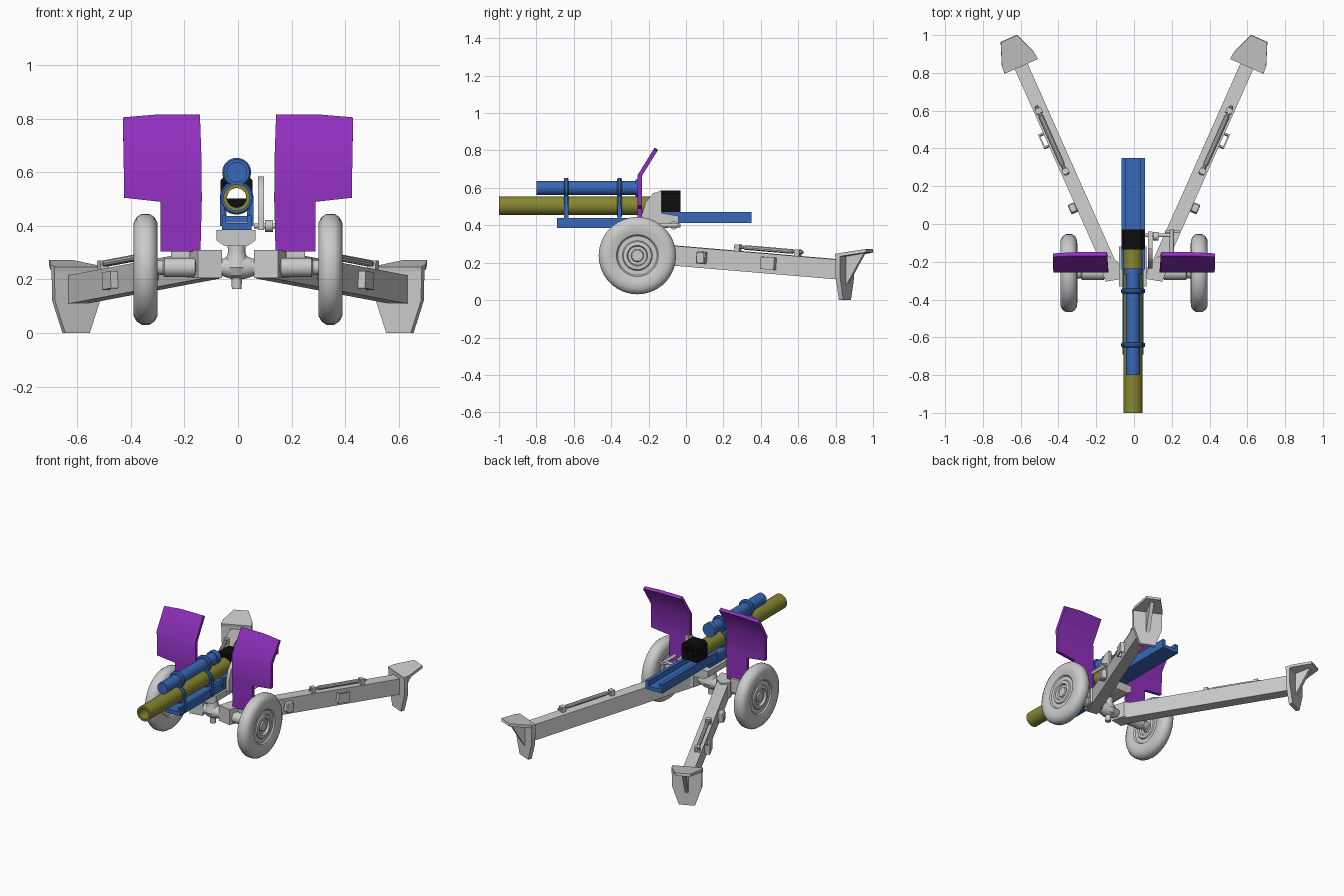
import bpy, bmesh, math
from mathutils import Matrix, Vector

if "Cube" in bpy.data.objects:
    bpy.data.objects.remove(bpy.data.objects["Cube"])


def material(name, col):
    m = bpy.data.materials.new(name)
    m.diffuse_color = (*col, 1)
    m.use_nodes = True
    m.node_tree.nodes["Principled BSDF"].inputs["Base Color"].default_value = m.diffuse_color
    return m


BLUE = material("blue", (0.04, 0.14, 0.48))
OLIVE = material("olive", (0.24, 0.24, 0.03))
BLACK = material("black", (0.004, 0.004, 0.004))
PURPLE = material("purple", (0.28, 0.03, 0.52))
CX = -0.005                      # gun centre line


def finish(name, bm, mat=None, mirror=False, M=None, bevel=0):
    bmesh.ops.remove_doubles(bm, verts=bm.verts, dist=1e-5)
    bmesh.ops.recalc_face_normals(bm, faces=bm.faces)
    if M:
        bm.transform(M)
    me = bpy.data.meshes.new(name)
    bm.to_mesh(me)
    bm.free()
    me.shade_smooth()
    me.set_sharp_from_angle(angle=math.radians(35))
    ob = bpy.data.objects.new(name, me)
    bpy.context.collection.objects.link(ob)
    if mat:
        me.materials.append(mat)
    if bevel:
        b = ob.modifiers.new("bevel", 'BEVEL')
        b.width, b.segments = bevel, 1
    if mirror:
        m = ob.modifiers.new("mirror", 'MIRROR')
        m.use_mirror_merge = False
    return ob


def place(axis, p, q, t):
    return {'x': (t, p, q), 'y': (p, t, q), 'z': (p, q, t)}[axis]


def prism(name, pts, axis, a, b, **kw):
    """Extrude a 2D outline from a to b along an axis."""
    bm = bmesh.new()
    lo = [bm.verts.new(place(axis, p, q, a)) for p, q in pts]
    hi = [bm.verts.new(place(axis, p, q, b)) for p, q in pts]
    n = len(pts)
    bm.faces.new(lo)
    bm.faces.new(hi[::-1])
    for i in range(n):
        j = (i + 1) % n
        bm.faces.new((lo[i], hi[i], hi[j], lo[j]))
    return finish(name, bm, **kw)


def box(name, x, y, z, **kw):
    return prism(name, [(x[0], y[0]), (x[1], y[0]), (x[1], y[1]), (x[0], y[1])], 'z', *z, **kw)


def lathe(name, prof, axis, centre, segs=24, loop=False, **kw):
    """Spin (radius, position) points about an axis through centre."""
    bm = bmesh.new()
    c = Vector(centre)
    rings = []
    for r, t in prof:
        rings.append([bm.verts.new(c + Vector(place(axis, r * math.cos(a), r * math.sin(a), t)))
                      for a in (2 * math.pi * k / segs for k in range(segs))])
    pairs = list(zip(rings, rings[1:] + rings[:1])) if loop else list(zip(rings, rings[1:]))
    for A, B in pairs:
        for k in range(segs):
            j = (k + 1) % segs
            bm.faces.new((A[k], A[j], B[j], B[k]))
    return finish(name, bm, **kw)


def tube(name, r, a, b, axis, centre, inner=0, **kw):
    prof = [(inner, a), (r, a), (r, b), (inner, b)]
    return lathe(name, prof, axis, centre, loop=inner > 0, **kw)


# Barrel and recoil cylinder
GUN = (CX, 0, 0.505)
TOP = (CX, 0, 0.60)
tube("barrel", 0.05, -1, -0.12, 'y', GUN, inner=0.036, mat=OLIVE, segs=32)
tube("recoil_cylinder", 0.038, -0.80, -0.24, 'y', TOP, mat=BLUE)
tube("recoil_cylinder_cap", 0.045, -0.27, -0.235, 'y', TOP, mat=BLUE)

# Clamps around barrel and cylinder
for i, y in enumerate((-0.64, -0.355)):
    for part, r, inner, c in (("barrel", 0.063, 0.049, GUN), ("cylinder", 0.054, 0.037, TOP)):
        lathe(f"{part}_clamp_{i}", [(inner, y - .013), (r - .006, y - .013), (r, y - .006),
              (r, y + .006), (r - .006, y + .013), (inner, y + .013)],
              'y', c, loop=True, mat=BLUE)
    for s in (-1, 1):
        box(f"clamp_post_{i}_{s}", sorted((CX + s * .046, CX + s * .062)), (y - .011, y + .011),
            (0.40, 0.51), mat=BLUE)

# Cradle: front trough and rear slide


def channel(name, w, wi, z0, zf, z1, a, b):
    pts = [(-w, z0), (w, z0), (w, z1), (wi, z1), (wi, zf), (-wi, zf), (-wi, z1), (-w, z1)]
    prism(name, [(x + CX, z) for x, z in pts], 'y', a, b, mat=BLUE)


channel("front_cradle", 0.055, 0.04, 0.385, 0.41, 0.44, -0.69, -0.17)
channel("rear_slide", 0.062, 0.038, 0.412, 0.437, 0.472, -0.24, 0.35)

# Breech ring with bore hole and lowered block
breech = prism("breech", [(x + CX, z) for x, z in [(-.06, .472), (.06, .472), (.06, .57),
               (.045, .585), (-.045, .585), (-.06, .57)]], 'y', -0.135, -0.03, mat=BLACK)
cutter = tube("breech_cutter", 0.036, -0.2, 0.05, 'y', GUN)
cutter.hide_render = True
cutter.hide_viewport = True
cut = breech.modifiers.new("bore", 'BOOLEAN')
cut.object, cut.solver = cutter, 'EXACT'
box("breech_block", (CX - .04, CX + .04), (-0.115, -0.05), (0.465, 0.503), mat=BLACK)

# Shield plates, folded back at the top
outline = [(.14, .305), (.29, .305), (.29, .49), (.425, .505), (.135, .50), (.427, .67),
           (.29, .67), (.137, .67), (.43, .805), (.31, .815), (.142, .815)]
bm = bmesh.new()
v = [bm.verts.new((x, -0.258 + max(0, z - .67) * .62, z)) for x, z in outline]
for f in ((0, 1, 2, 4), (4, 2, 6, 7), (2, 3, 5, 6), (7, 6, 9, 10), (6, 5, 8, 9)):
    bm.faces.new([v[i] for i in f])
bmesh.ops.recalc_face_normals(bm, faces=bm.faces)
bm.normal_update()
if bm.faces[:][0].normal.y > 0:
    bmesh.ops.reverse_faces(bm, faces=bm.faces)
bmesh.ops.solidify(bm, geom=bm.faces[:], thickness=0.022)
finish("shield", bm, mat=PURPLE, mirror=True)
box("shield_bracket", (.18, .25), (-.25, -.22), (.25, .33), mirror=True)

# Wheels
half = [(0, .030), (.03, .030), (.034, .022), (.05, .022), (.055, .036), (.075, .034),
        (.08, .027), (.105, .027), (.112, .036), (.145, .045), (.175, .044), (.195, .033),
        (.207, .015)]
lathe("wheel", half + [(r, -t) for r, t in half[::-1]], 'x', (0.345, -0.26, 0.238),
      segs=36, mirror=True)

# Axle arms
lathe("axle", [(0, 0), (.045, 0), (.042, .03), (.03, .065), (.025, .10), (.025, .155),
      (.036, .16), (.036, .275), (.028, .28), (.028, .325), (0, .325)], 'x', (0, -0.26, 0.245), mirror=True)

# Centre pivot and saddle
lathe("pivot", [(0, .165), (.018, .165), (.02, .205), (.038, .215), (.05, .245), (.042, .275),
      (.032, .30), (.035, .34), (0, .34)], 'z', (CX, -0.26, 0))
prism("saddle", [(-.08, .385), (.065, .385), (.065, .345), (.035, .325), (-.05, .325), (-.08, .345)],
      'y', -0.33, -0.12)
prism("trail_hinge", [(.06, -.29), (.15, -.305), (.19, -.2), (.15, -.16), (.085, -.2)], 'z',
      0.205, 0.31, mirror=True)

# Elevating arc and hand cranks on the right
prism("elevating_arc", [(-.235, .385), (-.235, .46), (-.215, .525), (-.175, .572), (-.13, .585),
      (-.13, .465), (-.04, .45), (-.04, .41), (-.1, .385)], 'x', 0.075, 0.097)
tube("crank_shaft", 0.009, 0.06, 0.2, 'x', (0, -0.06, 0.40))
tube("crank_spindle", 0.011, -0.17, -0.03, 'y', (0.2, 0, 0.40))
tube("crank_arm", 0.006, 0.165, 0.24, 'x', (0, -0.04, 0.40))
tube("crank_hub", 0.022, 0.10, 0.13, 'x', (0, -0.065, 0.40))

# Trails: local x is outward, y runs along the trail
start, end = Vector((.115, -.25, .254)), Vector((.602, .845, .162))


def frame(origin, d):
    d = d.normalized()
    side = d.cross(Vector((0, 0, 1))).normalized()
    up = side.cross(d)
    return Matrix.Translation(origin) @ Matrix((side, d, up)).transposed().to_4x4()


T = frame(start, end - start)
L = (end - start).length
kw = dict(mirror=True, M=T)
box("trail", (-.037, .037), (-.03, L), (-.053, .053), **kw)
tube("trail_bar", 0.009, .56, .96, 'y', (.012, 0, .075), segs=10, **kw)
tube("trail_bar_sleeve", 0.013, .62, .90, 'y', (.012, 0, .075), segs=10, **kw)
for i, u in enumerate((.58, .93)):
    box(f"bar_clip_{i}", (-.006, .028), (u - .014, u + .014), (.05, .088), **kw)
box("trail_box", (.035, .075), (.365, .415), (-.03, .035), bevel=.005, **kw)
for i, u in enumerate((.745, .815)):
    box(f"trail_handle_leg_{i}", (.035, .066), (u - .005, u + .005), (-.03, .035), **kw)
box("trail_handle_grip", (.058, .066), (.74, .82), (-.03, .035), **kw)

# Spades at the trail ends
flat = Vector((end.x - start.x, end.y - start.y, 0))
S = frame(Vector((.602, .845, 0)), flat)
kw = dict(mirror=True, M=S)
prism("spade_blade", [(-.095, .245), (.095, .245), (.092, .12), (.05, 0), (-.05, 0), (-.092, .12)],
      'y', -.008, .018, **kw)
tilt = Matrix.Translation((0, 0, .235)) @ Matrix.Rotation(.16, 4, 'X')
prism("spade_top", [(-.096, -.01), (.096, -.01), (.092, .035), (.047, .152), (-.047, .152), (-.092, .035)],
      'z', -.004, .014, mirror=True, M=S @ tilt)
prism("spade_rib", [(.01, .24), (.12, .25), (.018, .08)], 'x', -.012, .012, **kw)
